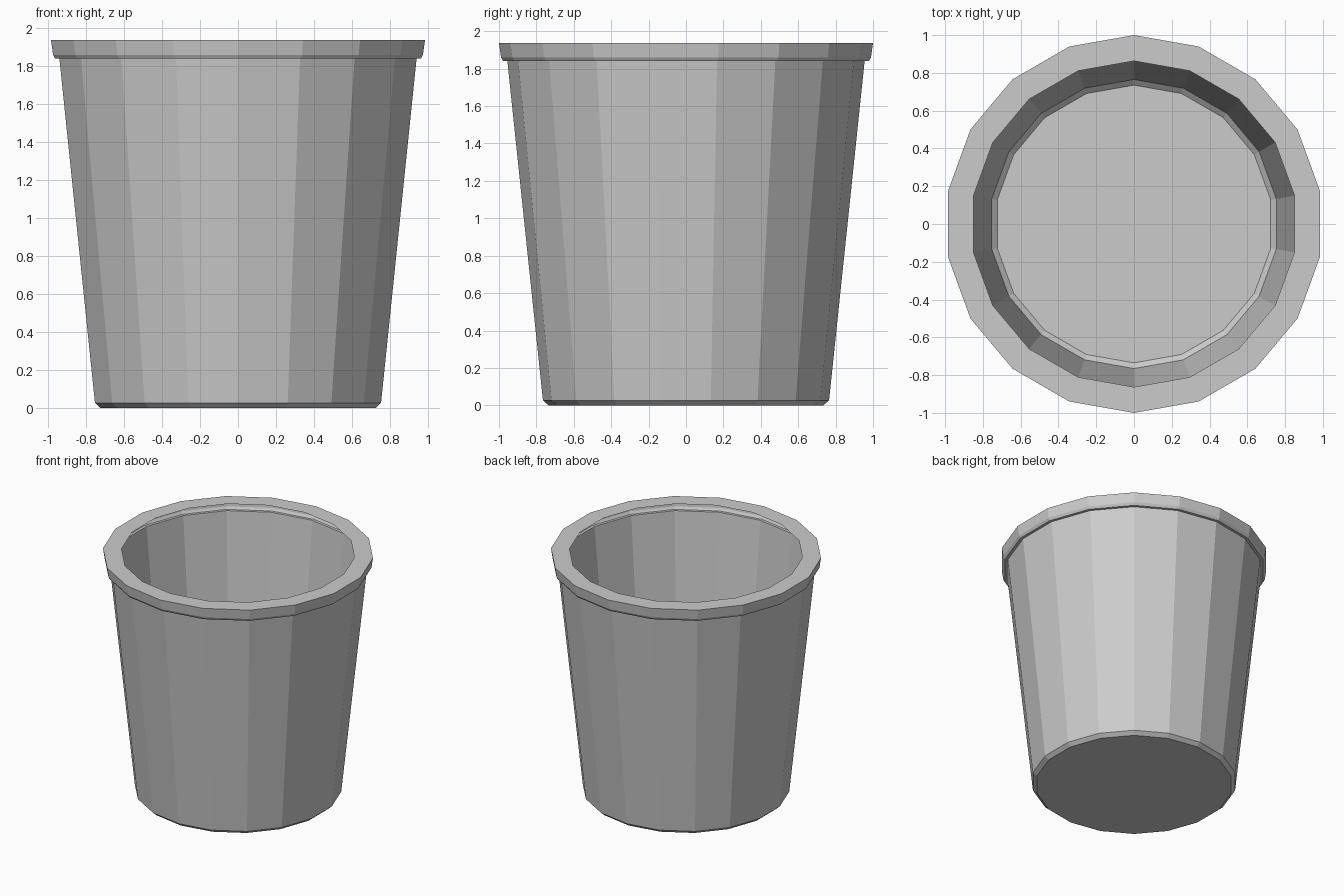
import bpy, bmesh
from math import cos, sin, pi

if "Cube" in bpy.data.objects:
    bpy.data.objects.remove(bpy.data.objects["Cube"])

SIDES = 18

# Thin-shell profile (radius, height): base, chamfer, wall, ledge, rim, inward lip
PROFILE = [(0.735, 0), (0.765, 0.027), (0.955, 1.84), (0.977, 1.84),
           (0.989, 1.86), (1.0, 1.938), (0.863, 1.938)]


def lathe(name, profile):
    bm = bmesh.new()
    rings = []
    for r, z in profile:
        rings.append([bm.verts.new((r * cos(a), r * sin(a), z))
                      for a in (pi / 2 + 2 * pi * i / SIDES for i in range(SIDES))])
    # Flat bottom
    bm.faces.new(rings[0][::-1])
    # Side bands
    for low, high in zip(rings, rings[1:]):
        for i in range(SIDES):
            j = (i + 1) % SIDES
            bm.faces.new((low[i], low[j], high[j], high[i]))
    mesh = bpy.data.meshes.new(name)
    bm.to_mesh(mesh)
    bm.free()
    obj = bpy.data.objects.new(name, mesh)
    bpy.context.collection.objects.link(obj)
    return obj


# Tapered open bin with an overhanging rim
lathe("bin", PROFILE)
